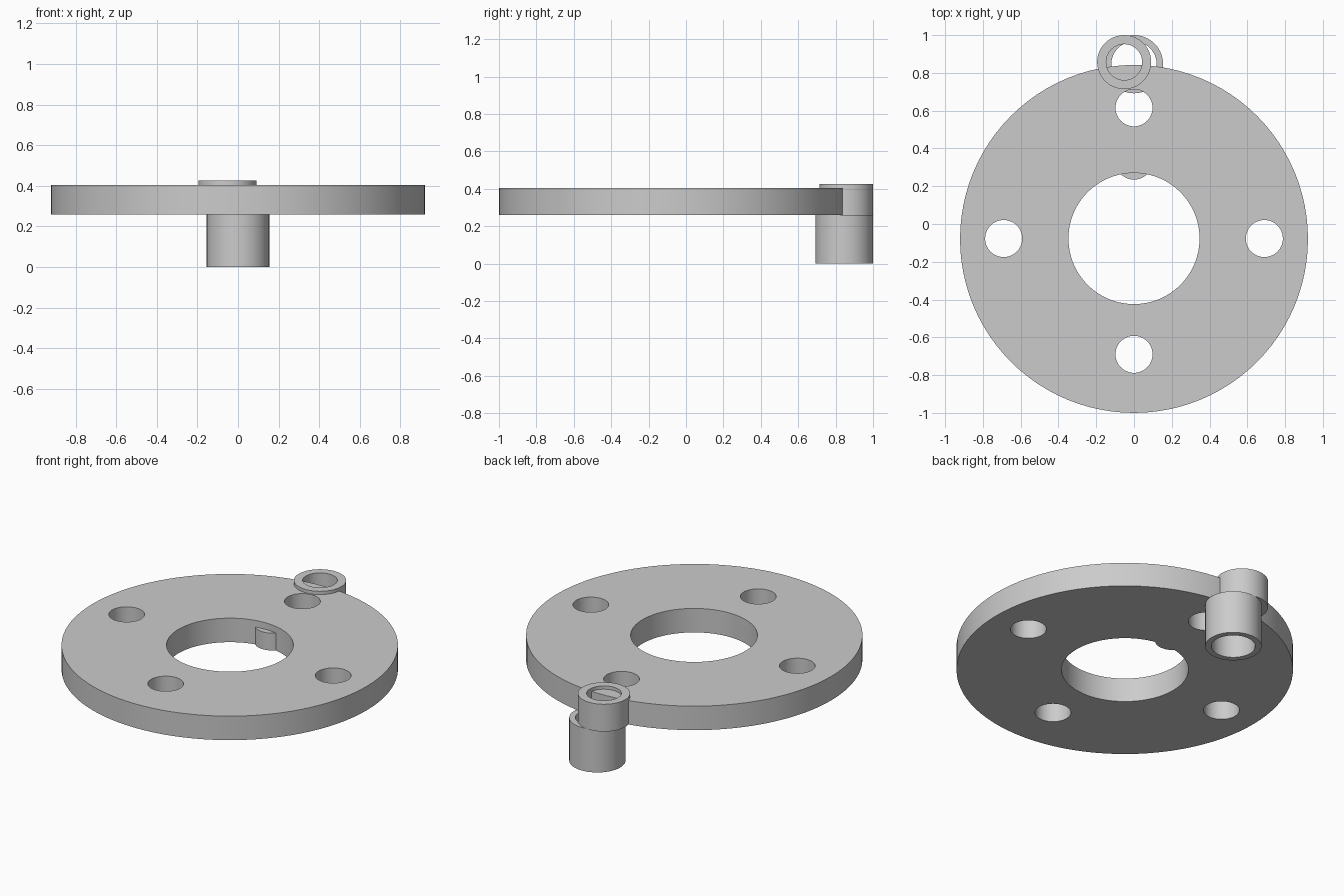
import bpy, bmesh, math

if "Cube" in bpy.data.objects:
    bpy.data.objects.remove(bpy.data.objects["Cube"])

SEG = 96


def plate(name, outer, holes, z0, z1):
    """Extruded disc with round holes; circles are (x, y, radius)."""
    bm = bmesh.new()
    edges = []
    for x, y, r in [outer] + holes:
        ring = [bm.verts.new((x + r * math.cos(2 * math.pi * i / SEG),
                              y + r * math.sin(2 * math.pi * i / SEG), z0))
                for i in range(SEG)]
        edges += [bm.edges.new((ring[i], ring[(i + 1) % SEG])) for i in range(SEG)]
    bmesh.ops.triangle_fill(bm, use_beauty=True, use_dissolve=False,
                            edges=edges, normal=(0, 0, 1))
    ext = bmesh.ops.extrude_face_region(bm, geom=bm.faces[:])
    top = [g for g in ext["geom"] if isinstance(g, bmesh.types.BMVert)]
    bmesh.ops.translate(bm, verts=top, vec=(0, 0, z1 - z0))
    bmesh.ops.recalc_face_normals(bm, faces=bm.faces[:])
    mesh = bpy.data.meshes.new(name)
    bm.to_mesh(mesh)
    bm.free()
    ob = bpy.data.objects.new(name, mesh)
    bpy.context.collection.objects.link(ob)
    bpy.ops.object.select_all(action='DESELECT')
    ob.select_set(True)
    bpy.context.view_layer.objects.active = ob
    bpy.ops.object.shade_smooth_by_angle(angle=math.radians(30))
    return ob


# Flange with a central bore and four bolt holes
CY = -0.077
bores = [(0, CY, 0.347)]
bores += [(x, y, 0.098) for x, y in
          [(-0.69, CY), (0.69, CY), (0, 0.615), (0, -0.69)]]
plate("flange_disc", (0, -0.079, 0.921), bores, 0.26, 0.405)

# Rounded key showing in the central bore
plate("bore_key", (0, 0.333, 0.098), [], 0.26, 0.365)

# Two stacked, slightly offset tubes at the rim
plate("lower_tube", (0, 0.846, 0.154), [(0, 0.846, 0.12)], 0.0, 0.26)
plate("upper_tube", (-0.052, 0.857, 0.143), [(-0.052, 0.857, 0.095)], 0.26, 0.425)
